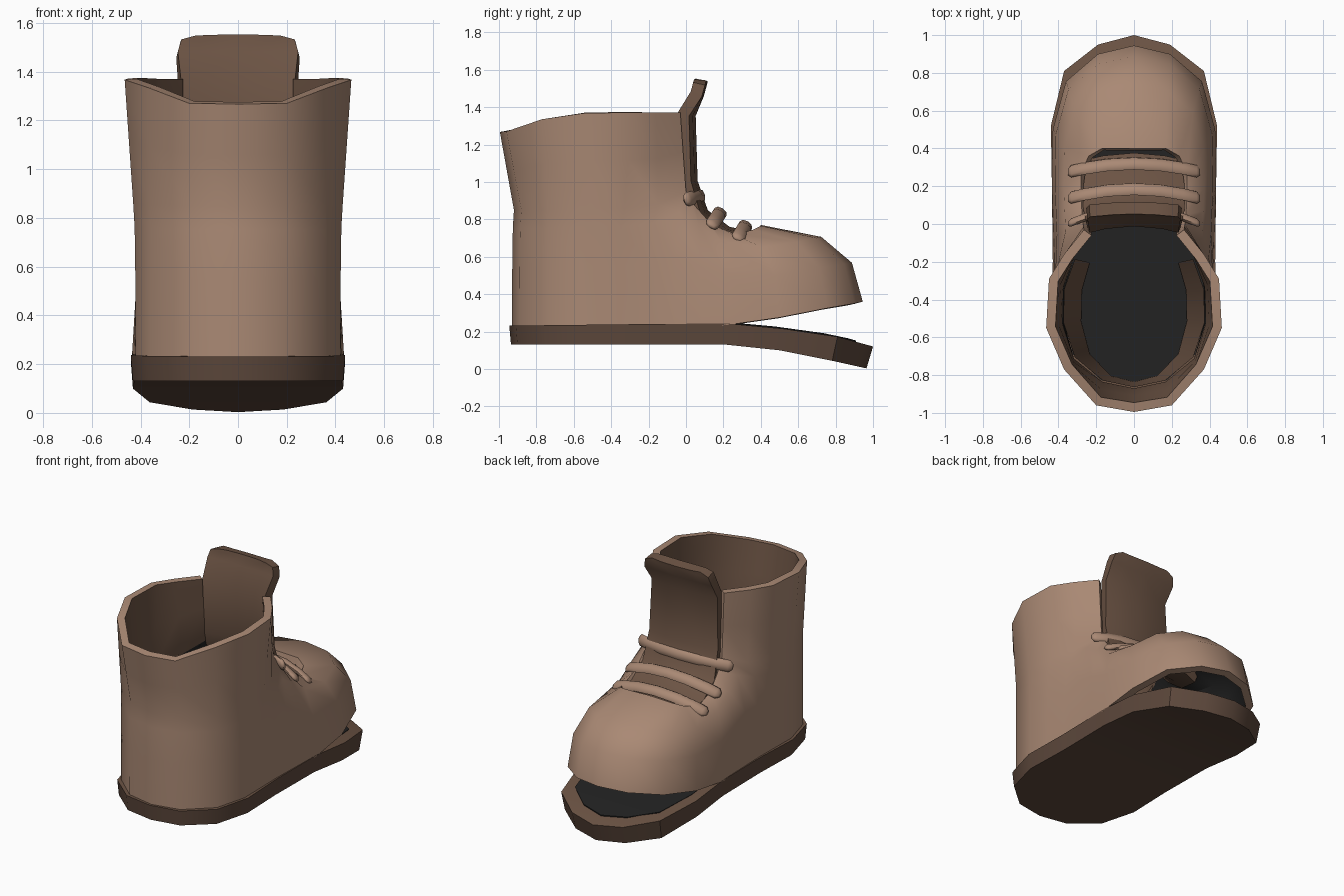
import bpy, bmesh, math
from mathutils import Vector

if "Cube" in bpy.data.objects:
    bpy.data.objects.remove(bpy.data.objects["Cube"])


def material(name, rgb):
    m = bpy.data.materials.new(name)
    m.diffuse_color = (*rgb, 1)
    m.use_nodes = True
    m.node_tree.nodes["Principled BSDF"].inputs["Base Color"].default_value = m.diffuse_color
    return m


LEATHER = material("tan_leather", (0.40, 0.25, 0.175))
DARK = material("dark_brown", (0.15, 0.088, 0.058))
SOLE = material("sole_brown", (0.11, 0.065, 0.045))
BLACK = material("black_lining", (0.016, 0.016, 0.016))


def finish(name, bm, mats, thickness=0, mat_offset=0, offset=-1, angle=45):
    me = bpy.data.meshes.new(name)
    bm.to_mesh(me)
    bm.free()
    for m in mats:
        me.materials.append(m)
    ob = bpy.data.objects.new(name, me)
    bpy.context.collection.objects.link(ob)
    bpy.ops.object.select_all(action='DESELECT')
    ob.select_set(True)
    bpy.context.view_layer.objects.active = ob
    if thickness:
        s = ob.modifiers.new("wall", 'SOLIDIFY')
        s.thickness, s.offset, s.material_offset = thickness, offset, mat_offset
        bpy.ops.object.modifier_apply(modifier=s.name)
    bpy.ops.object.shade_smooth_by_angle(angle=math.radians(angle))
    return ob


def interp(table, y):
    if y <= table[0][0]:
        return table[0][1]
    for (a, p), (b, q) in zip(table, table[1:]):
        if y <= b:
            return p + (q - p) * (y - a) / (b - a)
    return table[-1][1]


# Upper: columns from toe centre round to heel centre (base point, knee point)
BASE = [(0, .945, .36), (.19, .90, .35), (.36, .755, .325), (.43, .50, .275),
        (.435, .22, .235), (.43, .08, .225), (.425, -.06, .225), (.42, -.2, .225),
        (.42, -.36, .225), (.42, -.53, .225), (.36, -.74, .225), (.19, -.89, .225),
        (0, -.93, .225)]
KNEE = [(0, .40, .77), (.17, .40, .765), (.24, .36, .745), (.28, .27, .72),
        (.28, .14, .77), (.275, .05, .87), (.27, .0, .95), (.36, -.15, .88),
        (.425, -.33, .86), (.43, -.53, .86), (.36, -.74, .85), (.19, -.88, .85),
        (0, -.92, .85)]
# Rim points for columns 6 to 12
RIM = [(.265, -.03, 1.37), (.37, -.16, 1.37), (.45, -.29, 1.372), (.465, -.55, 1.367),
       (.37, -.77, 1.335), (.2, -.96, 1.27), (0, -.995, 1.267)]


def column(i):
    b, k = Vector(BASE[i]), Vector(KNEE[i])
    pts = []
    for a in (0, 28, 56, 90):
        c = max(0, math.cos(math.radians(a))) ** 0.9
        s = math.sin(math.radians(a)) ** 0.9
        p = b.lerp(k, 1 - c)
        p.z = b.z + (k.z - b.z) * s
        pts.append(p)
    if i >= 6:
        t = Vector(RIM[i - 6])
        pts += [k.lerp(t, 0.5), t]
    return pts


def flip(p):
    return Vector((-p[0], p[1], p[2]))


cols = [column(i) for i in range(13)]
cols += [[flip(p) for p in cols[i]] for i in range(11, 0, -1)]
bm = bmesh.new()
grid = [[bm.verts.new(p) for p in c] for c in cols]
for i, a in enumerate(grid):
    b = grid[(i + 1) % len(grid)]
    for r in range(min(len(a), len(b)) - 1):
        f = bm.faces.new((a[r], a[r + 1], b[r + 1], b[r]))
        f.material_index = 0 if r < 3 else 2
finish("boot_upper", bm, [LEATHER, BLACK, LEATHER, DARK], 0.05, 1)

# Tapering sleeve inside the heel
bm = bmesh.new()
sleeve = [Vector(KNEE[i]) for i in range(7, 13)]
sleeve += [flip(p) for p in sleeve[-2::-1]]
rows = []
for sx, sy, z in ((.87, .88, .88), (.65, .82, .27)):
    rows.append([bm.verts.new((p.x * sx, (p.y + .45) * sy - .45, z)) for p in sleeve])
for i in range(len(sleeve) - 1):
    bm.faces.new((rows[0][i], rows[0][i + 1], rows[1][i + 1], rows[1][i]))
finish("heel_lining", bm, [DARK])

# Sole and insole: bent slabs sharing one outline
OUTLINE = [(0, 1.0), (.19, .95), (.37, .81), (.44, .52), (.435, .22), (.43, -.2),
           (.44, -.52), (.375, -.76), (.2, -.91), (0, -.945)]
TOP = [(-.9, .232), (.2, .245), (.5, .218), (.8, .175), (1, .12)]
BOTTOM = [(.25, .13), (.5, .1), (.8, .04), (.965, .003)]


def slab(name, sx, sy, top, bottom, mats, toe_tuck):
    bm = bmesh.new()
    st = []
    for x, y in OUTLINE:
        x, y = x * sx, y * sy
        yb = y * toe_tuck if y > 0 else y * .99
        zt, zb = top(y), bottom(yb)
        st.append([bm.verts.new(p) for p in
                   ((x, y, zt), (-x, y, zt), (-x * .98, yb, zb), (x * .98, yb, zb))])
    for a, b in zip(st, st[1:]):
        for j in range(4):
            k = (j + 1) % 4
            bm.faces.new((a[j], a[k], b[k], b[j]))
    bmesh.ops.remove_doubles(bm, verts=bm.verts, dist=1e-4)
    bmesh.ops.recalc_face_normals(bm, faces=bm.faces)
    bm.normal_update()
    for f in bm.faces:
        f.material_index = 0 if f.normal.z > .5 else len(mats) - 1
    return finish(name, bm, mats, angle=35)


slab("sole", 1, 1, lambda y: interp(TOP, y), lambda y: interp(BOTTOM, y), [DARK, SOLE], .965)
slab("insole", .86, .91, lambda y: interp(TOP, y) + .007,
     lambda y: interp(TOP, y) - .002, [BLACK], 1)

# Tongue: (y, z, half width) along its length
TONGUE = [(.37, .70, .24), (.22, .73, .26), (.09, .83, .26), (.03, 1.0, .25),
          (.02, 1.36, .24), (.065, 1.47, .25), (.08, 1.525, .235), (.085, 1.545, .18)]
bm = bmesh.new()
g = []
for y, z, w in TONGUE:
    bow = .035 if z < 1.4 else .01
    g.append([bm.verts.new((w * f, y - bow * f * f, z - (.03 * f * f if z < .9 else 0)))
              for f in (-1, -.65, 0, .65, 1)])
for a, b in zip(g, g[1:]):
    for j in range(4):
        bm.faces.new((a[j], b[j], b[j + 1], a[j + 1]))
bmesh.ops.recalc_face_normals(bm, faces=bm.faces)
finish("tongue", bm, [DARK], 0.065, 0, 0)

# Laces: flat rounded straps arched over the tongue (end y, z to middle y, z)
LACES = [((-.0, .905), (.08, .925)), ((.135, .765), (.185, .84)), ((.275, .695), (.32, .77))]
for n, (e, m) in enumerate(LACES):
    e, m = Vector((0, *e)), Vector((0, *m))
    nrm = (m - e).normalized()
    tan = Vector((1, 0, 0)).cross(nrm)
    bm = bmesh.new()
    rings = []
    for f in (-1, -.95, -.75, -.4, 0, .4, .75, .95, 1):
        c = e.lerp(m, 1 - f * f) + Vector((.35 * f, 0, 0))
        s = .5 if abs(f) == 1 else 1
        rings.append([bm.verts.new(c + tan * (.038 * s * math.cos(t)) + nrm * (.022 * s * math.sin(t)))
                      for t in (k * math.tau / 8 for k in range(8))])
    for a, b in zip(rings, rings[1:]):
        for j in range(8):
            bm.faces.new((a[j], a[(j + 1) % 8], b[(j + 1) % 8], b[j]))
    bm.faces.new(rings[0])
    bm.faces.new(rings[-1])
    bmesh.ops.recalc_face_normals(bm, faces=bm.faces)
    finish("lace_%d" % (n + 1), bm, [LEATHER], angle=60)
